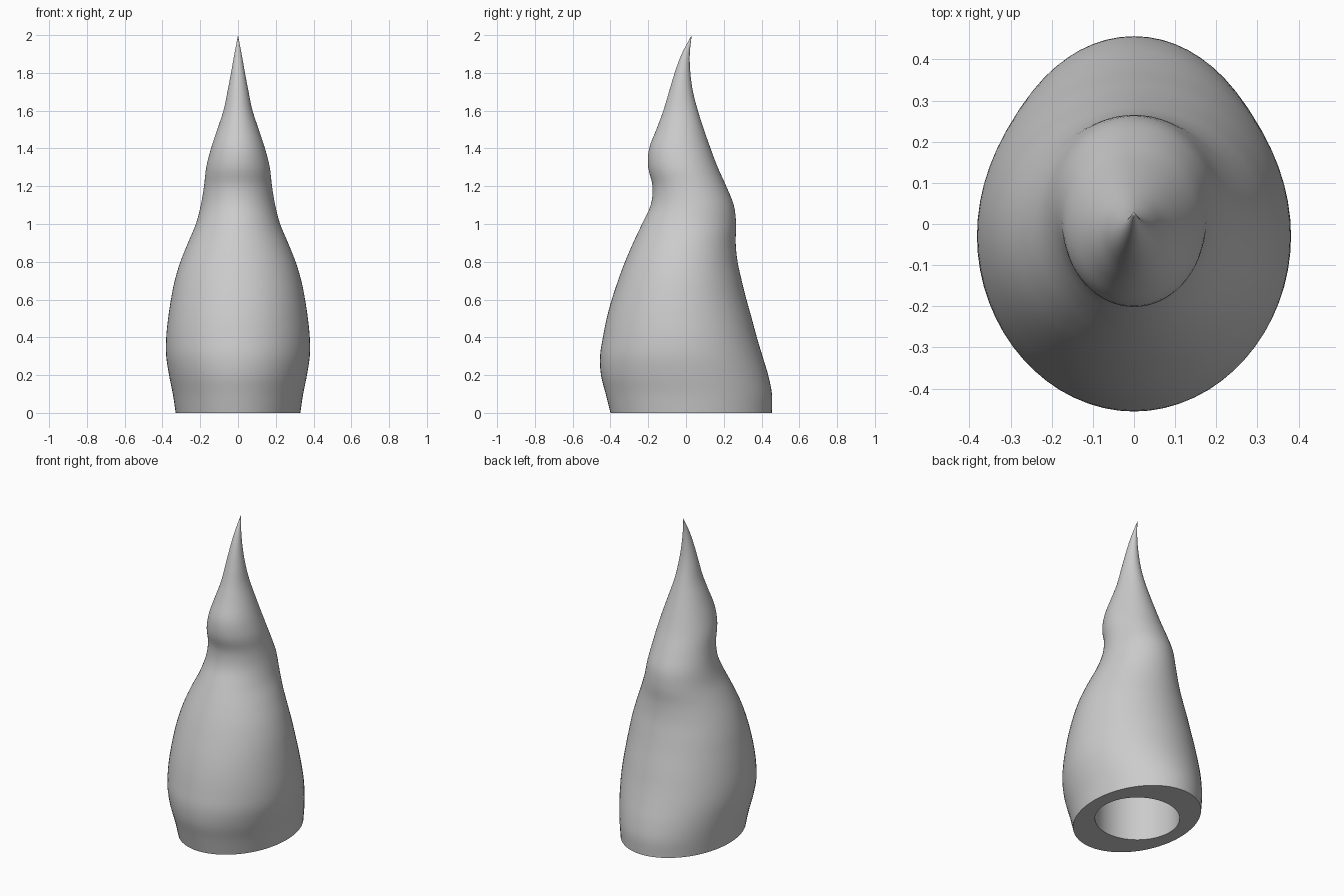
import bpy
import bmesh
import math

default_cube = bpy.data.objects.get("Cube")
if default_cube:
    bpy.data.objects.remove(default_cube, do_unlink=True)

SEGMENTS = 64
SUBSTEPS = 4
HEIGHT = 2.0

# Outline of the horn at evenly spaced heights, base to tip, in hundredths
half_width = [33, 34.5, 36.5, 38, 38, 37, 35.5, 33.5, 30.5, 26.5, 22.3,
              19.7, 18, 16.8, 14.3, 11, 7.7, 5.6, 3.7, 1.9, 0]
front_edge = [-40, -42.5, -45, -45.5, -44, -42, -39.3, -36, -32.3, -28, -23.3,
              -18.7, -17.7, -20, -19.5, -15.7, -12, -9, -6, -2.3, 3]
back_edge = [45.5, 45.5, 43.5, 40.5, 37.5, 34.8, 32, 29.5, 27.3, 26.3, 26.5,
             25.3, 21.3, 16.8, 13, 9.5, 6.3, 3.7, 2.3, 2, 3]


def smooth_samples(values):
    """Catmull-Rom interpolation through evenly spaced values."""
    first = 2 * values[0] - values[1]
    last = 2 * values[-1] - values[-2]
    padded = [first] + values + [last]
    result = []
    for i in range(len(values) - 1):
        a, b, c, d = padded[i:i + 4]
        for step in range(SUBSTEPS):
            t = step / SUBSTEPS
            result.append(0.5 * (2 * b + (c - a) * t
                                 + (2 * a - 5 * b + 4 * c - d) * t ** 2
                                 + (3 * b - a - 3 * c + d) * t ** 3) / 100)
    return result


def add_ring(bm, radius_x, radius_y, centre_y, z):
    """Add an elliptical ring of vertices."""
    ring = []
    for i in range(SEGMENTS):
        angle = math.tau * i / SEGMENTS
        ring.append(bm.verts.new((radius_x * math.cos(angle),
                                  centre_y + radius_y * math.sin(angle), z)))
    return ring


def bridge(bm, lower, upper):
    """Join two rings with quads."""
    for i in range(SEGMENTS):
        j = (i + 1) % SEGMENTS
        bm.faces.new((lower[i], lower[j], upper[j], upper[i]))


bm = bmesh.new()

# Outer skin, lofted from the base up
widths = smooth_samples(half_width)
fronts = smooth_samples(front_edge)
backs = smooth_samples(back_edge)
rings = []
for index, (width, front, back) in enumerate(zip(widths, fronts, backs)):
    z = HEIGHT * index / len(widths)
    rings.append(add_ring(bm, width, (back - front) / 2, (back + front) / 2, z))
for lower, upper in zip(rings, rings[1:]):
    bridge(bm, lower, upper)

# Pointed tip
tip = bm.verts.new((0, back_edge[-1] / 100, HEIGHT))
for i in range(SEGMENTS):
    bm.faces.new((rings[-1][i], rings[-1][(i + 1) % SEGMENTS], tip))

# Flat base rim and round socket
SOCKET_RADIUS, SOCKET_CENTRE, SOCKET_DEPTH = 0.247, 0.03, 0.5
mouth = add_ring(bm, SOCKET_RADIUS, SOCKET_RADIUS, SOCKET_CENTRE, 0)
floor = add_ring(bm, SOCKET_RADIUS, SOCKET_RADIUS, SOCKET_CENTRE, SOCKET_DEPTH)
bridge(bm, mouth, rings[0])
bridge(bm, floor, mouth)
bm.faces.new(floor)
bmesh.ops.recalc_face_normals(bm, faces=bm.faces[:])

mesh = bpy.data.meshes.new("horn")
bm.to_mesh(mesh)
bm.free()
horn = bpy.data.objects.new("horn", mesh)
bpy.context.collection.objects.link(horn)

# Plain grey material
grey = bpy.data.materials.new("plain grey")
grey.use_nodes = True
colour = (0.6, 0.6, 0.6, 1)
grey.diffuse_color = colour
grey.node_tree.nodes["Principled BSDF"].inputs["Base Color"].default_value = colour
mesh.materials.append(grey)

# Smooth skin with a crisp base edge
bpy.ops.object.select_all(action="DESELECT")
horn.select_set(True)
bpy.context.view_layer.objects.active = horn
bpy.ops.object.shade_smooth_by_angle(angle=math.radians(40))
